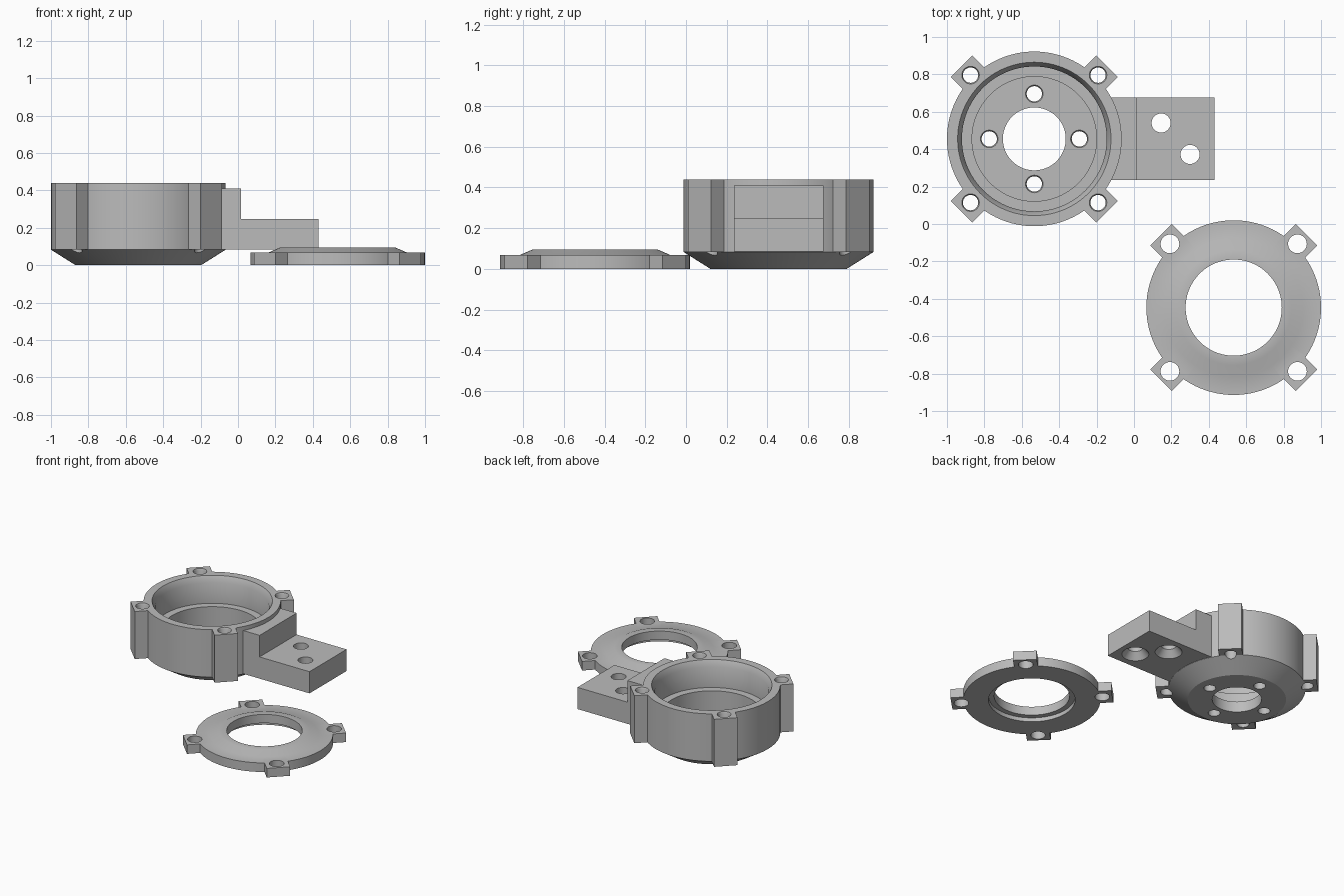
import bpy, bmesh, math
from mathutils import Matrix

if "Cube" in bpy.data.objects:
    bpy.data.objects.remove(bpy.data.objects["Cube"])

grey = bpy.data.materials.new("light_grey")
grey.diffuse_color = (0.5, 0.5, 0.5, 1)
grey.use_nodes = True
grey.node_tree.nodes["Principled BSDF"].inputs["Base Color"].default_value = grey.diffuse_color


def new_object(name, bm, loc=(0, 0, 0)):
    bmesh.ops.recalc_face_normals(bm, faces=bm.faces)
    me = bpy.data.meshes.new(name)
    bm.to_mesh(me)
    bm.free()
    me.materials.append(grey)
    ob = bpy.data.objects.new(name, me)
    ob.location = loc
    bpy.context.collection.objects.link(ob)
    return ob


def add_lathe(bm, profile, n, x=0, y=0):
    """Revolve a closed (radius, z) outline; radius 0 makes a pole."""
    rings = []
    for r, z in profile:
        if r == 0:
            rings.append([bm.verts.new((x, y, z))] * n)
        else:
            rings.append([bm.verts.new((x + r * math.cos(2 * math.pi * i / n),
                                        y + r * math.sin(2 * math.pi * i / n), z))
                          for i in range(n)])
    for a, b in zip(rings, rings[1:] + rings[:1]):
        for i in range(n):
            j = (i + 1) % n
            vs = list(dict.fromkeys([a[i], a[j], b[j], b[i]]))
            if len(vs) > 2:
                bm.faces.new(vs)


def add_box(bm, x0, x1, y0, y1, z0, z1, turn=0):
    m = (Matrix.Rotation(turn, 4, 'Z')
         @ Matrix.Translation(((x0 + x1) / 2, (y0 + y1) / 2, (z0 + z1) / 2))
         @ Matrix.Diagonal((x1 - x0, y1 - y0, z1 - z0, 1)))
    bmesh.ops.create_cube(bm, size=1, matrix=m)


def boolean(ob, other, op):
    """Apply a boolean and remove the helper."""
    mod = ob.modifiers.new(op, 'BOOLEAN')
    mod.operation, mod.object, mod.solver = op, other, 'EXACT'
    bpy.ops.object.select_all(action='DESELECT')
    bpy.context.view_layer.objects.active = ob
    ob.select_set(True)
    bpy.ops.object.modifier_apply(modifier=mod.name)
    bpy.data.objects.remove(other)


def smooth(ob):
    bpy.ops.object.select_all(action='DESELECT')
    bpy.context.view_layer.objects.active = ob
    ob.select_set(True)
    bpy.ops.object.shade_smooth_by_angle(angle=math.radians(30))


DIAGONALS = [math.pi / 4 + k * math.pi / 2 for k in range(4)]


def flange(name, profile, loc, z0, z1, hole):
    """Round part with four square screw ears on the diagonals."""
    bm = bmesh.new()
    add_lathe(bm, profile, 96)
    ob = new_object(name, bm, loc)
    bm = bmesh.new()
    for a in DIAGONALS:
        add_box(bm, 0.435, 0.55, -0.081, 0.081, z0, z1, a)
    boolean(ob, new_object("ears", bm, loc), 'UNION')
    bm = bmesh.new()
    for a in DIAGONALS:
        add_lathe(bm, hole, 32, 0.482 * math.cos(a), 0.482 * math.sin(a))
    boolean(ob, new_object("ear_holes", bm, loc), 'DIFFERENCE')
    return ob


# Housing: stepped cup with a tapered base
body_at = (-0.533, 0.455, 0)
FLOOR, LEDGE, TOP = 0.08, 0.24, 0.44
housing = flange("housing",
                 [(0.168, 0), (0.335, 0), (0.467, 0.083), (0.467, TOP),
                  (0.41, TOP), (0.387, 0.395), (0.387, LEDGE), (0.333, LEDGE),
                  (0.333, FLOOR), (0.168, FLOOR)],
                 body_at, 0.083, TOP,
                 [(0, -0.1), (0.041, -0.1), (0.041, TOP - 0.012),
                  (0.047, TOP), (0.047, 0.5), (0, 0.5)])

# Floor screw holes
bm = bmesh.new()
for k in range(4):
    a = k * math.pi / 2
    add_lathe(bm, [(0, -0.1), (0.041, -0.1), (0.041, FLOOR - 0.012),
                   (0.047, FLOOR), (0.047, 0.15), (0, 0.15)], 32,
              0.241 * math.cos(a), 0.241 * math.sin(a))
boolean(housing, new_object("floor_holes", bm, body_at), 'DIFFERENCE')
smooth(housing)

# Mounting arm: stepped bracket extruded from a side outline
bm = bmesh.new()
outline = [(-0.128, 0.085), (0.43, 0.085), (0.43, 0.248), (0.015, 0.248),
           (0.015, 0.41), (-0.128, 0.41)]
face = bm.faces.new([bm.verts.new((x, 0.235, z)) for x, z in outline])
ext = bmesh.ops.extrude_face_region(bm, geom=[face])
bmesh.ops.translate(bm, vec=(0, 0.44, 0),
                    verts=[v for v in ext["geom"] if isinstance(v, bmesh.types.BMVert)])
arm = new_object("mounting_arm", bm)

# Countersunk arm holes, wide end underneath
bm = bmesh.new()
for x, y in ((0.145, 0.54), (0.30, 0.372)):
    add_lathe(bm, [(0, 0), (0.092, 0), (0.092, 0.085), (0.051, 0.135),
                   (0.051, 0.4), (0, 0.4)], 32, x, y)
boolean(arm, new_object("arm_holes", bm), 'DIFFERENCE')
smooth(arm)

# Lid: ring with a raised centre and a recess underneath
lid = flange("lid",
             [(0.295, 0), (0.467, 0), (0.467, 0.068), (0.37, 0.068),
              (0.308, 0.095), (0.257, 0.095), (0.257, 0.03), (0.295, 0.03)],
             (0.533, -0.447, 0), 0, 0.068,
             [(0, -0.1), (0.05, -0.1), (0.05, 0.2), (0, 0.2)])
smooth(lid)
